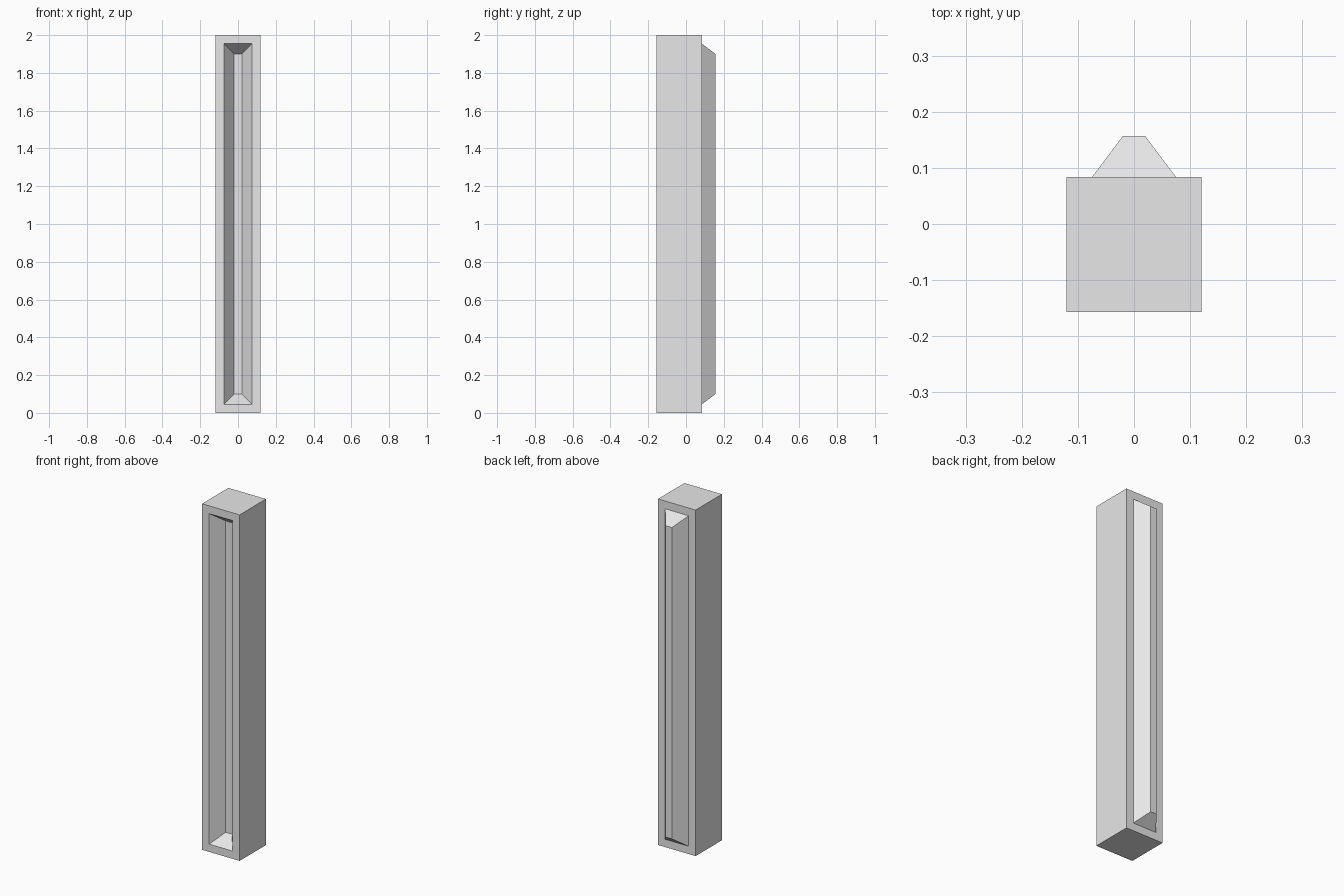
import bpy
import bmesh
from mathutils import Matrix, Vector

cube = bpy.data.objects.get("Cube")
if cube:
    bpy.data.objects.remove(cube, do_unlink=True)

WIDTH, HEIGHT = 0.24, 2.0
BORDER, SLOPE, DEPTH = 0.045, 0.055, 0.073

# Single plain grey
grey = bpy.data.materials.new("light_grey")
grey.use_nodes = True
colour = (0.8, 0.8, 0.8, 1.0)
grey.diffuse_color = colour
grey.node_tree.nodes["Principled BSDF"].inputs["Base Color"].default_value = colour


def bevelled_panel(bm, face, depth):
    """Frame a face with a flat border, then push its centre in or out."""
    bmesh.ops.inset_individual(bm, faces=[face], thickness=BORDER,
                               use_even_offset=True)
    bmesh.ops.inset_individual(bm, faces=[face], thickness=SLOPE,
                               use_even_offset=True)
    bmesh.ops.translate(bm, verts=face.verts, vec=face.normal * depth)


# Square post, shifted forward so that the tongue keeps it centred overall
bm = bmesh.new()
bmesh.ops.create_cube(bm, size=1, matrix=(
    Matrix.Translation((0, -DEPTH / 2, HEIGHT / 2))
    @ Matrix.Diagonal((WIDTH, WIDTH, HEIGHT, 1))))
bm.normal_update()
front = min(bm.faces, key=lambda f: f.normal.dot(Vector((0, 1, 0))))
back = max(bm.faces, key=lambda f: f.normal.dot(Vector((0, 1, 0))))

# Groove sunk into the front, matching tongue raised on the back
bevelled_panel(bm, front, -DEPTH)
bevelled_panel(bm, back, DEPTH)
bmesh.ops.recalc_face_normals(bm, faces=bm.faces)

mesh = bpy.data.meshes.new("interlocking_post")
bm.to_mesh(mesh)
bm.free()
mesh.materials.append(grey)
post = bpy.data.objects.new("interlocking_post", mesh)
bpy.context.collection.objects.link(post)
